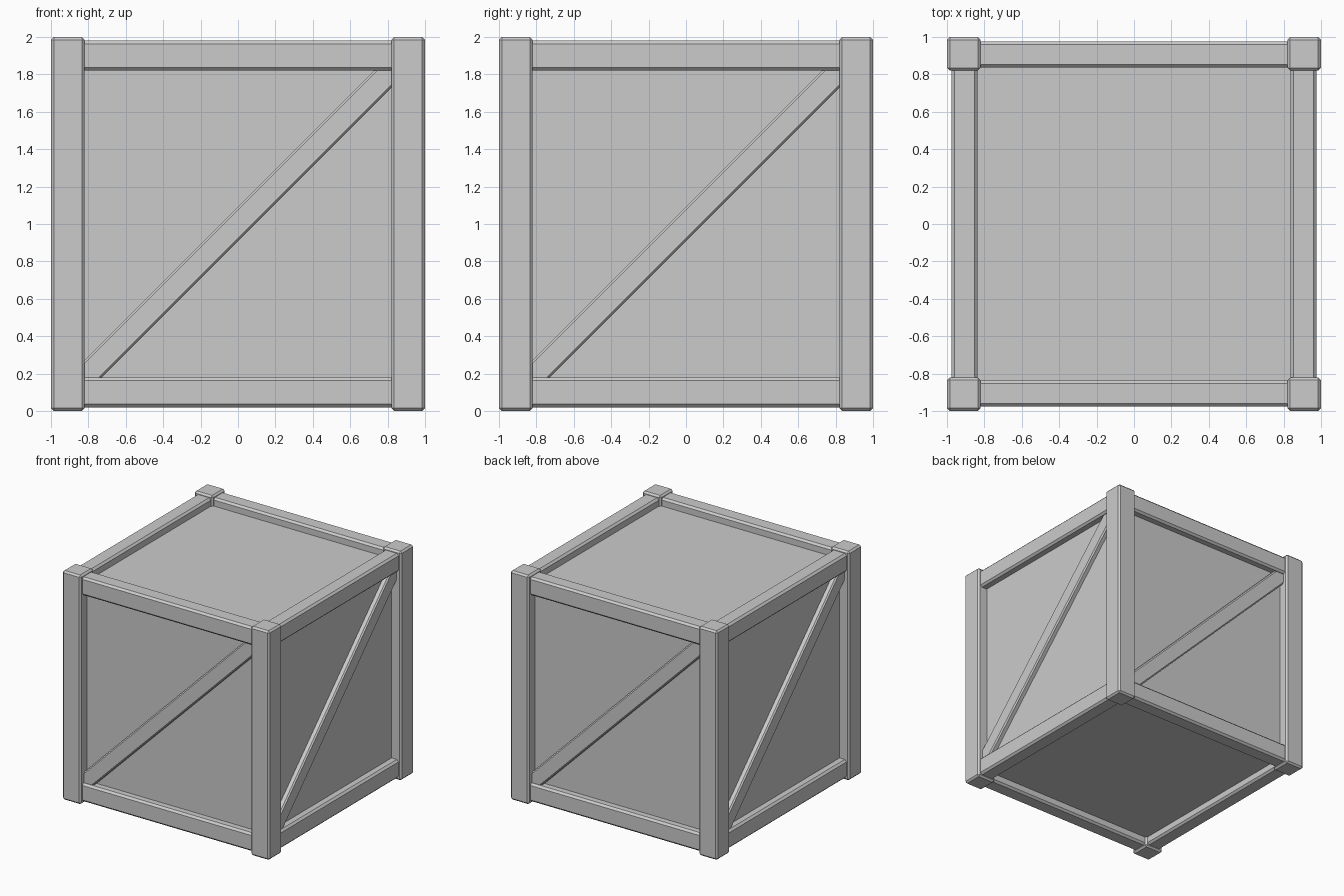
import bpy
from math import pi, sqrt
from mathutils import Matrix

if "Cube" in bpy.data.objects:
    bpy.data.objects.remove(bpy.data.objects["Cube"])

C = 0.91  # distance of post and panel planes from the centre


def box(name, size, matrix, bevel=0.0):
    """Beveled box with its size baked in, placed by a matrix."""
    bpy.ops.mesh.primitive_cube_add(size=1)
    ob = bpy.context.object
    ob.name = name
    ob.data.transform(Matrix.Diagonal((*size, 1)))
    ob.matrix_world = matrix
    if bevel:
        mod = ob.modifiers.new("edge_chamfer", 'BEVEL')
        mod.width = bevel
        mod.segments = 1
    return ob


# Inner box whose faces are the recessed panels
box("panel_box", (2 * C, 2 * C, 2 * C), Matrix.Translation((0, 0, 1)))

# Each side repeats around the vertical axis
for i, side in enumerate(("front", "right", "back", "left")):
    turn = Matrix.Rotation(i * pi / 2, 4, 'Z')

    # Corner post
    box(side + "_corner_post", (0.18, 0.18, 2),
        turn @ Matrix.Translation((-C, -C, 1)), 0.015)

    # Top and bottom rails
    for level, z in (("bottom", 0.1), ("top", 1.9)):
        box(f"{side}_{level}_rail", (1.75, 0.14, 0.16),
            turn @ Matrix.Translation((0, -0.907, z)), 0.017)

    # Diagonal brace, rising to the right
    box(side + "_diagonal_brace", (1.8 * sqrt(2), 0.09, 0.13),
        turn @ Matrix.Translation((0, -C, 1)) @ Matrix.Rotation(-pi / 4, 4, 'Y'), 0.011)
